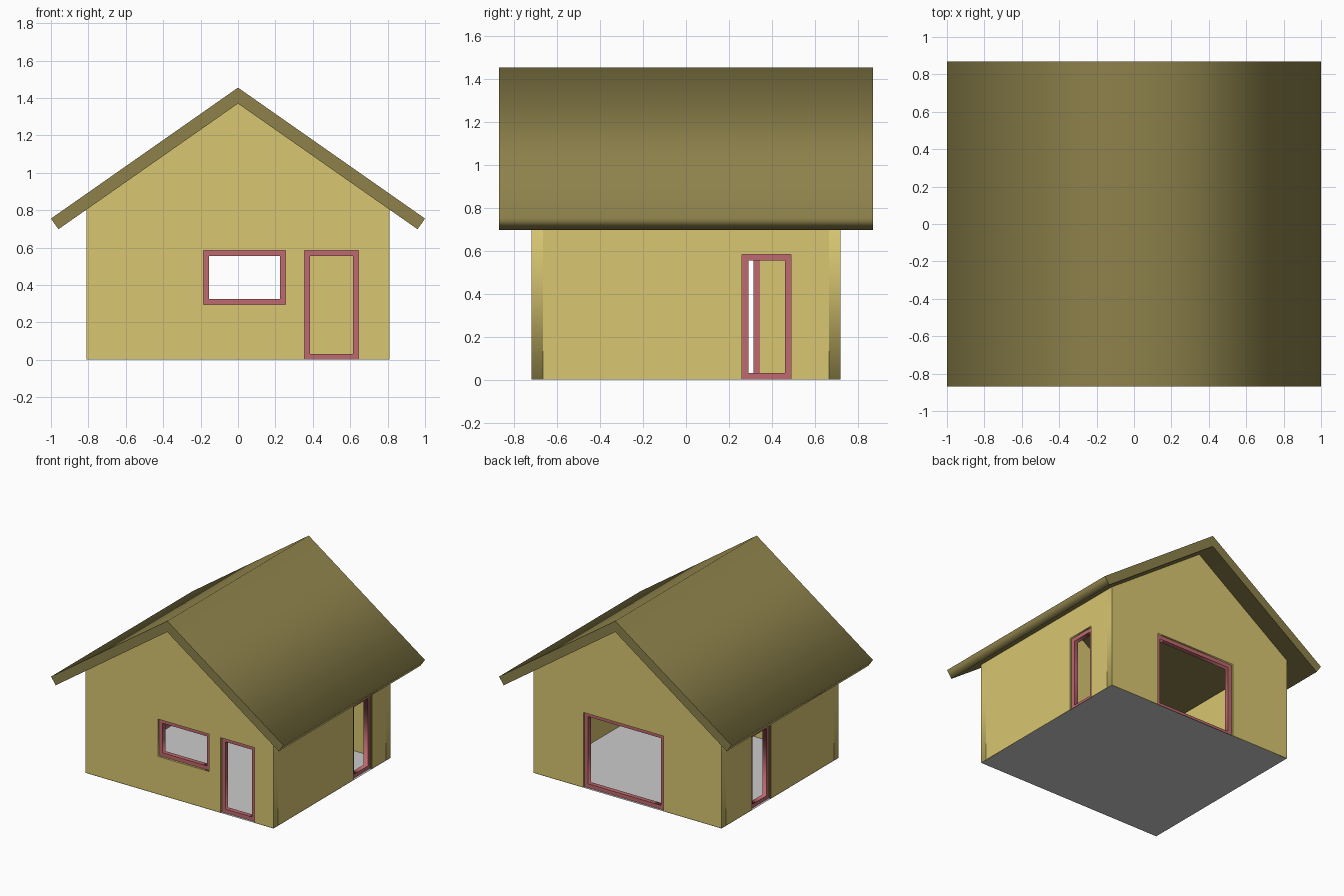
import bpy
from math import pi

if "Cube" in bpy.data.objects:
    bpy.data.objects.remove(bpy.data.objects["Cube"])

HX, HY, T = 0.81, 0.72, 0.055       # half footprint and wall thickness
RIDGE, SLOPE = 1.375, 0.7           # underside of the roof
BASE = 0.002                        # walls rest just on the floor sheet


def material(name, rgb):
    m = bpy.data.materials.new(name)
    m.diffuse_color = (*rgb, 1)
    m.use_nodes = True
    m.node_tree.nodes["Principled BSDF"].inputs["Base Color"].default_value = m.diffuse_color
    return m


WALL = material("wall_yellow", (0.686, 0.565, 0.165))
ROOF = material("roof_olive", (0.266, 0.220, 0.07))
FRAME = material("frame_red", (0.515, 0.144, 0.156))


def rect(u0, u1, z0, z1):
    return [(u0, z0), (u1, z0), (u1, z1), (u0, z1)]


def panel(name, loops, depth, loc, side, mat):
    """Upright slab from closed outlines (inner loops are holes); side=True runs along y."""
    cu = bpy.data.curves.new(name, 'CURVE')
    cu.dimensions, cu.fill_mode, cu.extrude = '2D', 'BOTH', depth / 2
    for pts in loops:
        sp = cu.splines.new('POLY')
        sp.points.add(len(pts) - 1)
        for p, (u, z) in zip(sp.points, pts):
            p.co = (u, z, 0, 1)
        sp.use_cyclic_u = True
    cu.materials.append(mat)
    ob = bpy.data.objects.new(name, cu)
    ob.location = loc
    ob.rotation_euler = (pi / 2, 0, pi / 2 if side else 0)
    bpy.context.collection.objects.link(ob)
    bpy.ops.object.select_all(action='DESELECT')
    bpy.context.view_layer.objects.active = ob
    ob.select_set(True)
    bpy.ops.object.convert(target='MESH')


def wall(name, sign, side, openings):
    """Wall with framed openings (label, u0, u1, z0, z1); floor-level ones notch the outline."""
    half = HY - T if side else HX
    outline, holes = [(-half, BASE)], []
    for _, u0, u1, z0, z1 in sorted(openings, key=lambda o: o[1]):
        if z0 <= BASE:
            outline += [(u0, BASE), (u0, z1), (u1, z1), (u1, BASE)]
        else:
            holes.append(rect(u0, u1, z0, z1))
    outline.append((half, BASE))
    if side:
        outline += [(half, 0.82), (-half, 0.82)]
    else:
        eave = RIDGE - SLOPE * half
        outline += [(half, eave), (0, RIDGE), (-half, eave)]

    def at(d):                      # position at distance d behind the outer face
        return (sign * (HX - d), 0, 0) if side else (0, sign * (HY - d), 0)

    panel(name, [outline] + holes, T, at(T / 2), side, WALL)
    w = 0.03
    for label, u0, u1, z0, z1 in openings:
        z0 = max(z0, BASE)
        loops = [rect(u0, u1, z0, z1), rect(u0 + w, u1 - w, z0 + w, z1 - w)]
        panel(label, loops, 0.035, at(0.0325), side, FRAME)


# Walls with their window and door frames
wall("front_wall", -1, False, [("front_window_frame", -0.185, 0.255, 0.295, 0.585),
                               ("front_door_frame", 0.355, 0.645, 0, 0.585)])
wall("back_wall", 1, False, [("back_opening_frame", -0.31, 0.38, 0, 0.585)])
wall("right_wall", 1, True, [("right_door_frame", 0.26, 0.49, 0, 0.585)])
wall("left_wall", -1, True, [("left_door_frame", 0.115, 0.345, 0, 0.585)])

# Gabled roof slab
panel("roof", [[(-1, 0.755), (-0.96, 0.698), (0, 1.37), (0.96, 0.698), (1, 0.755), (0, 1.455)]],
      1.74, (0, 0, 0), False, ROOF)

# Floor sheet
bpy.ops.mesh.primitive_plane_add(size=2)
floor = bpy.context.object
floor.name = "floor"
floor.scale = (HX, HY, 1)
